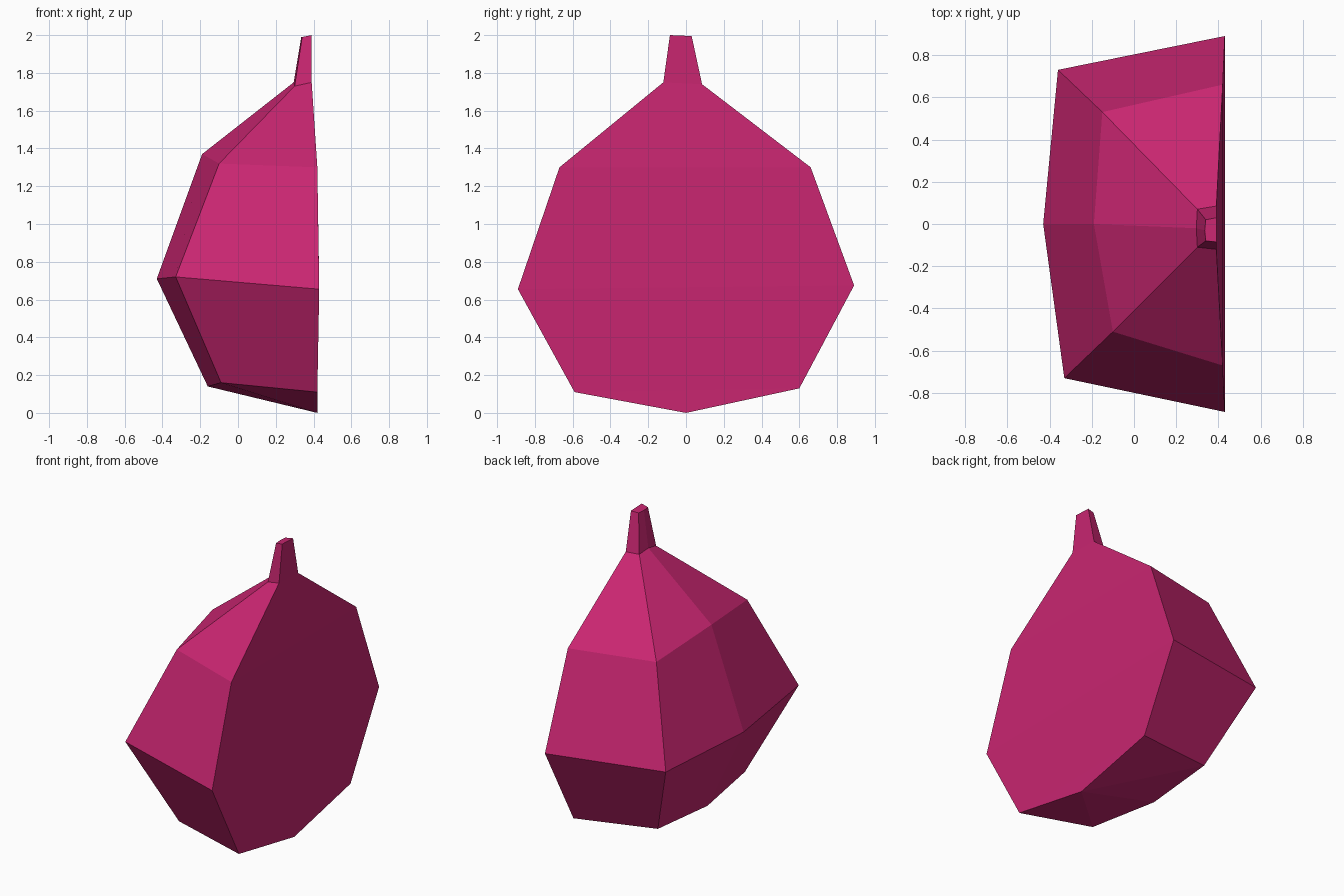
import bpy
import bmesh

cube = bpy.data.objects.get("Cube")
if cube:
    bpy.data.objects.remove(cube, do_unlink=True)

# Single flat colour for the whole model
magenta = bpy.data.materials.new("magenta_skin")
magenta.use_nodes = True
colour = (0.58, 0.019, 0.163, 1.0)
magenta.diffuse_color = colour
magenta.node_tree.nodes["Principled BSDF"].inputs["Base Color"].default_value = colour

# Half rings from bottom to top; each runs from the cut face round and back to it
base = [(.42, -.59, .11), (-.09, -.5, .16), (-.16, 0, .14), (-.14, .5, .17), (.42, .6, .13)]
belly = [(.43, -.89, .655), (-.33, -.73, .72), (-.43, 0, .71), (-.36, .73, .7), (.43, .89, .675)]
shoulder = [(.42, -.67, 1.3), (-.1, -.51, 1.32), (-.19, 0, 1.37), (-.15, .53, 1.31), (.42, .66, 1.3)]
neck = [(.39, -.12, 1.75), (.3, -.11, 1.73), (.295, -.02, 1.75), (.3, .07, 1.74), (.39, .085, 1.74)]
stem_top = [(.39, -.085, 2), (.34, -.08, 1.99), (.335, -.03, 1.99), (.34, .02, 1.99), (.39, .03, 1.995)]


def loft(name, rings, tip=None, cap=False):
    """Join successive rings with closed bands; optional bottom point and top cap."""
    bm = bmesh.new()
    loops = [[bm.verts.new(p) for p in ring] for ring in rings]
    count = len(loops[0])
    for low, high in zip(loops, loops[1:]):
        for i in range(count):
            j = (i + 1) % count
            bm.faces.new((low[i], low[j], high[j], high[i]))
    if tip:
        point = bm.verts.new(tip)
        for i in range(count):
            bm.faces.new((point, loops[0][(i + 1) % count], loops[0][i]))
    if cap:
        bm.faces.new(loops[-1])
    bmesh.ops.recalc_face_normals(bm, faces=bm.faces[:])
    mesh = bpy.data.meshes.new(name)
    bm.to_mesh(mesh)
    bm.free()
    mesh.materials.append(magenta)
    obj = bpy.data.objects.new(name, mesh)
    bpy.context.collection.objects.link(obj)
    return obj


# Faceted half bulb, flat on its cut side
loft("half_bulb", [base, belly, shoulder, neck], tip=(.42, 0, 0))

# Short tapered stem
loft("stem", [neck, stem_top], cap=True)
